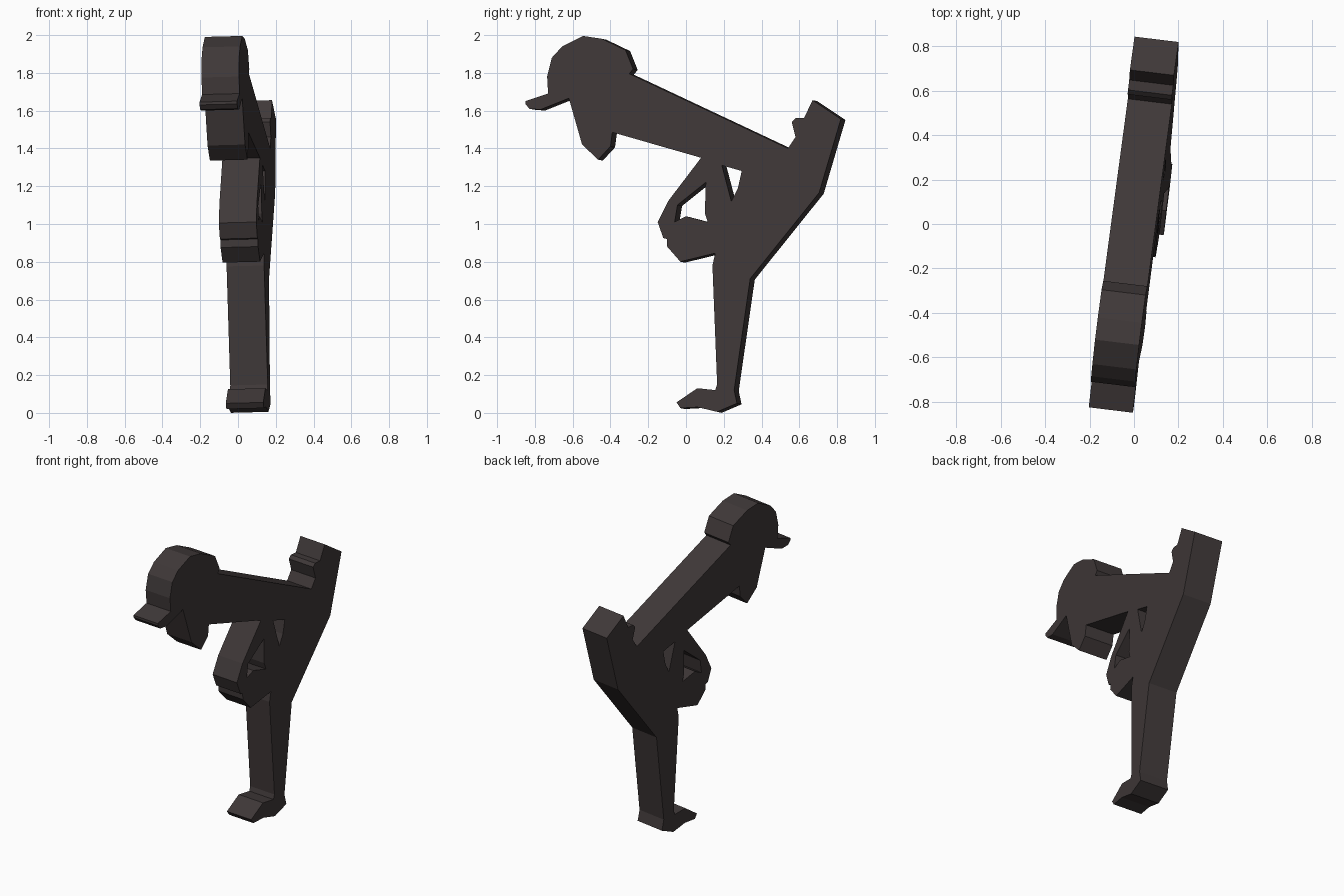
import bpy
from mathutils import Matrix, Vector

# Remove the default cube only
default_cube = bpy.data.objects.get("Cube")
if default_cube:
    bpy.data.objects.remove(default_cube, do_unlink=True)

THICKNESS = 0.2

# Silhouette sections, walked clockwise as (depth, height) pairs
cap = [(-.85, 1.65), (-.73, 1.69), (-.735, 1.78), (-.71, 1.88), (-.655, 1.94),
       (-.545, 1.995), (-.445, 1.98), (-.32, 1.92), (-.28, 1.82), (-.3, 1.795)]
kicking_leg = [(.54, 1.4), (.58, 1.46), (.56, 1.54), (.58, 1.56), (.625, 1.56),
               (.67, 1.655), (.82, 1.555), (.705, 1.165), (.34, .71)]
standing_foot = [(.255, .12), (.27, .05), (.165, .005), (.06, .03), (-.03, .025),
                 (-.05, .055), (.06, .13), (.155, .12)]
standing_shin = [(.165, .15), (.14, .78), (.155, .845)]
hands = [(-.03, .8), (-.1, .88), (-.1, .92), (-.12, .925), (-.15, 1.01)]
forearm = [(-.095, 1.12), (.08, 1.35)]
chin_and_fist = [(-.39, 1.485), (-.4, 1.41), (-.465, 1.34), (-.55, 1.42),
                 (-.62, 1.665)]
peak_underside = [(-.77, 1.605), (-.83, 1.61), (-.85, 1.635)]
outline = (cap + kicking_leg + standing_foot + standing_shin + hands
           + forearm + chin_and_fist + peak_underside)

# Openings between the arms and the body
arm_gap = [(.105, 1.22), (-.045, 1.1), (-.06, 1.01), (0, 1.04), (.115, 1.01), (.1, 1.055)]
elbow_gap = [(.19, 1.31), (.295, 1.28), (.275, 1.19), (.24, 1.12)]

# One flat colour
charcoal = bpy.data.materials.new("charcoal brown")
charcoal.use_nodes = True
colour = (.05, .04, .04, 1)
charcoal.diffuse_color = colour
charcoal.node_tree.nodes["Principled BSDF"].inputs["Base Color"].default_value = colour


def add_loop(curve, points):
    """Add one closed straight-sided loop to a flat curve."""
    spline = curve.splines.new("POLY")
    spline.points.add(len(points) - 1)
    for target, (depth, height) in zip(spline.points, points):
        target.co = (depth, height, 0, 1)
    spline.use_cyclic_u = True


# Filled profile extruded to both sides
profile = bpy.data.curves.new("figure_profile", "CURVE")
profile.dimensions = "2D"
profile.fill_mode = "BOTH"
profile.extrude = THICKNESS / 2
for loop in (outline, arm_gap, elbow_gap):
    add_loop(profile, loop)

figure = bpy.data.objects.new("kicking_figure", profile)
bpy.context.collection.objects.link(figure)
bpy.context.view_layer.update()

# Turn the curve into a plain flat-shaded mesh
evaluated = figure.evaluated_get(bpy.context.evaluated_depsgraph_get())
mesh = bpy.data.meshes.new_from_object(evaluated)
bpy.data.objects.remove(figure, do_unlink=True)
figure = bpy.data.objects.new("kicking_figure", mesh)
bpy.context.collection.objects.link(figure)
mesh.materials.clear()
mesh.materials.append(charcoal)

# Stand the slab upright, slightly turned and leaning
along = Vector((.122, 1, 0))
upward = Vector((-.026, 0, 1))
sideways = along.cross(upward).normalized()
stand = Matrix((along, upward, sideways)).transposed().to_4x4()
stand.translation = (.042, .012, -.002)
mesh.transform(stand)

# Weld the caps to the rim and keep every face flat
import bmesh
bm = bmesh.new()
bm.from_mesh(mesh)
bmesh.ops.remove_doubles(bm, verts=bm.verts, dist=.0005)
bmesh.ops.recalc_face_normals(bm, faces=bm.faces)
for face in bm.faces:
    face.smooth = False
    face.material_index = 0
bm.to_mesh(mesh)
bm.free()
